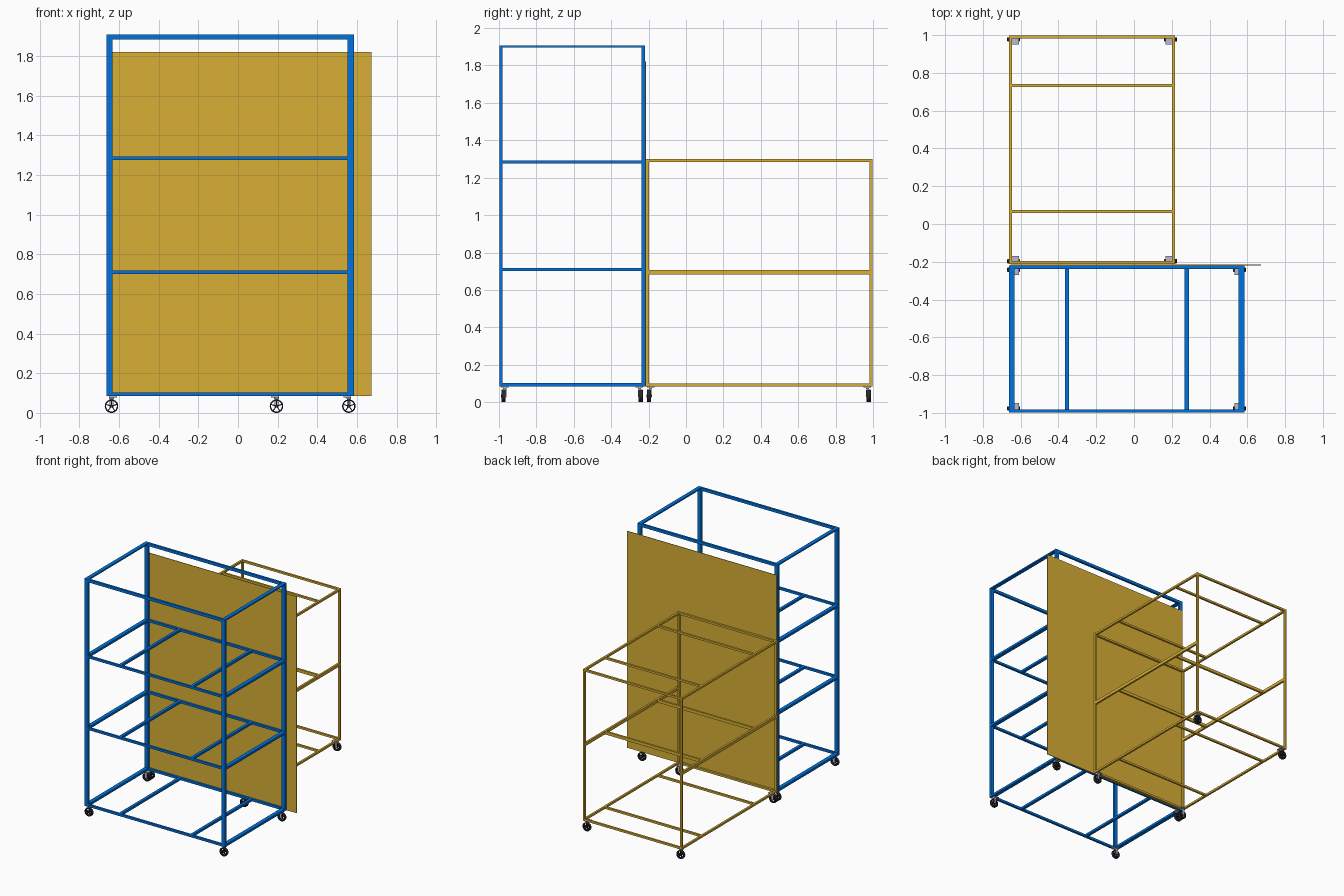
import bpy, bmesh
from math import pi
from mathutils import Matrix

if "Cube" in bpy.data.objects:
    bpy.data.objects.remove(bpy.data.objects["Cube"])


def material(name, color):
    m = bpy.data.materials.new(name)
    m.diffuse_color = (*color, 1)
    m.use_nodes = True
    m.node_tree.nodes["Principled BSDF"].inputs["Base Color"].default_value = m.diffuse_color
    return m


BLUE = material("blue_paint", (0.0, 0.17, 0.72))
GOLD = material("gold_paint", (0.69, 0.43, 0.036))
DARK = material("dark_rubber", (0.02, 0.02, 0.025))
STEEL = material("pale_steel", (0.48, 0.48, 0.68))


def make(name, bm, mat):
    me = bpy.data.meshes.new(name)
    bm.to_mesh(me)
    bm.free()
    me.materials.append(mat)
    ob = bpy.data.objects.new(name, me)
    bpy.context.collection.objects.link(ob)
    return ob


def add_box(bm, x0, x1, y0, y1, z0, z1):
    m = Matrix.Translation(((x0 + x1) / 2, (y0 + y1) / 2, (z0 + z1) / 2))
    bmesh.ops.create_cube(bm, size=1, matrix=m @ Matrix.Diagonal((x1 - x0, y1 - y0, z1 - z0, 1)))


def boxes(name, mat, items):
    bm = bmesh.new()
    for b in items:
        add_box(bm, *b)
    return make(name, bm, mat)


def four_posts(name, mat, x0, x1, y0, y1, z0, z1, wx, wy):
    boxes(name, mat, [(x, x + wx, y, y + wy, z0, z1)
                      for x in (x0, x1 - wx) for y in (y0, y1 - wy)])


# Tall blue rack
X0, X1, Y0, Y1 = -0.663, 0.584, -0.998, -0.220
PX, PY = 0.031, 0.017
four_posts("rack_posts", BLUE, X0, X1, Y0, Y1, 0.084, 1.907, PX, PY)
boxes("rack_top_cross_rails", BLUE,
      [(X0 + PX, X1 - PX, y, y + PY, 1.884, 1.907) for y in (Y0, Y1 - PY)])
boxes("rack_top_side_rails", BLUE,
      [(x, x + PX, Y0 + PY, Y1 - PY, 1.896, 1.907) for x in (X0, X1 - PX)])
for label, z in (("bottom", 0.084), ("lower", 0.700), ("upper", 1.275)):
    t = z + 0.018
    boxes(f"rack_{label}_shelf_rails", BLUE,
          [(X0 + PX, X1 - PX, y, y + PY, z, t) for y in (Y0, Y1 - PY)]
          + [(x, x + PX, Y0 + PY, Y1 - PY, z, t) for x in (X0, X1 - PX)]
          + [(x, x + 0.023, Y0 + PY, Y1 - PY, z, t) for x in (-0.366, 0.267)])

# Back panel between the two racks
boxes("divider_panel", GOLD, [(-0.655, 0.672, -0.219, -0.214, 0.084, 1.821)])

# Low gold rack
GX0, GX1, GY0, GY1, W = -0.663, 0.216, -0.213, 0.998, 0.016
four_posts("cart_posts", GOLD, GX0, GX1, GY0, GY1, 0.085, 1.300, W, W)
for label, z, h in (("bottom", 0.085, W), ("middle", 0.682, 0.024), ("top", 1.284, W)):
    rails = [(x, x + W, GY0 + W, GY1 - W, z, z + h) for x in (GX0, GX1 - W)]
    ys = [0.057, 0.725] + ([GY0, GY1 - W] if label != "middle" else [])
    rails += [(GX0 + W, GX1 - W, y, y + W, z, z + h) for y in ys]
    boxes(f"cart_{label}_rails", GOLD, rails)


# Casters with open spoked wheels
def lathe_y(name, mat, profile, centre, seg=32):
    bm = bmesh.new()
    rings = []
    for i in range(seg):
        rot = Matrix.Translation(centre) @ Matrix.Rotation(2 * pi * i / seg, 4, 'Y')
        rings.append([bm.verts.new(rot @ Matrix.Translation((r, y, 0)).translation)
                      for r, y in profile])
    n = len(profile)
    for i in range(seg):
        a, b = rings[i], rings[(i + 1) % seg]
        for j in range(n):
            bm.faces.new((a[j], a[(j + 1) % n], b[(j + 1) % n], b[j]))
    bmesh.ops.recalc_face_normals(bm, faces=bm.faces[:])
    ob = make(name, bm, mat)
    bpy.context.view_layer.objects.active = ob
    bpy.ops.object.select_all(action='DESELECT')
    ob.select_set(True)
    bpy.ops.object.shade_smooth_by_angle()


def caster(tag, x, y, inx, iny):
    r, c = 0.034, (x, y, 0.034)
    lathe_y(f"{tag}_tyre", DARK, [(r - .007, -.011), (r - .002, -.011), (r, -.008),
                                  (r, .008), (r - .002, .011), (r - .007, .011)], c)
    lathe_y(f"{tag}_hub", DARK, [(.002, -.013), (.008, -.013), (.008, .013), (.002, .013)], c, 16)
    bm = bmesh.new()
    for k in range(5):
        part = bmesh.ops.create_cube(bm, size=1, matrix=Matrix.Translation(c)
                                     @ Matrix.Rotation(2 * pi * k / 5, 4, 'Y')
                                     @ Matrix.Translation((0, 0, .017))
                                     @ Matrix.Diagonal((.005, .012, .021, 1)))
    make(f"{tag}_spokes", bm, DARK)
    # bracket: mounting plate and fork leg on the inner side
    px, py = x + inx * .008, y + iny * .008
    leg = y + iny * .0135
    boxes(f"{tag}_bracket", STEEL,
          [(px - .02, px + .02, py - .02, py + .02, .078, .085),
           (x - .012, x + .012, min(y, leg) - .002, max(y, leg) + .002, .069, .078),
           (x - .009, x + .009, leg - .002, leg + .002, .028, .078)])


for rack, xs, ys in (("rack", (-0.638, 0.559), (-0.976, -0.242)),
                     ("cart", (-0.638, 0.194), (-0.197, 0.977))):
    for i, x in enumerate(xs):
        for j, y in enumerate(ys):
            caster(f"{rack}_caster_{'lr'[i]}{'fb'[j]}", x, y, 1 - 2 * i, 1 - 2 * j)
